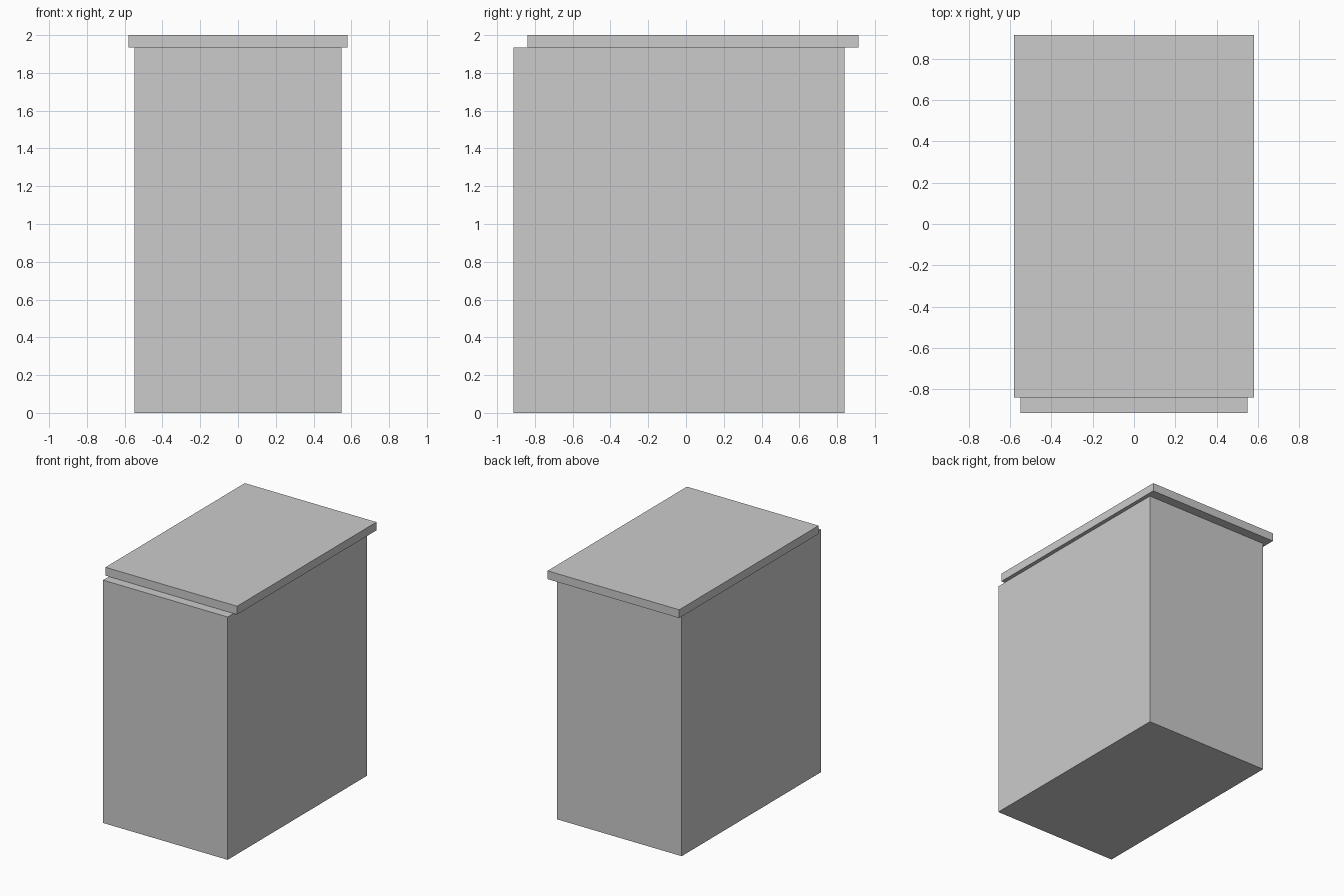
import bpy

if "Cube" in bpy.data.objects:
    bpy.data.objects.remove(bpy.data.objects["Cube"])


def box(name, lo, hi):
    """Axis-aligned box between two corners."""
    centre = [(a + b) / 2 for a, b in zip(lo, hi)]
    bpy.ops.mesh.primitive_cube_add(size=1, location=centre)
    obj = bpy.context.object
    obj.name = name
    obj.scale = [b - a for a, b in zip(lo, hi)]
    bpy.ops.object.transform_apply(location=False, rotation=False, scale=True)
    return obj


# Cabinet body, set towards the front
box("body", (-0.549, -0.914, 0), (0.549, 0.838, 1.934))

# Top slab, overhanging the sides and shifted towards the back
box("top_slab", (-0.58, -0.84, 1.934), (0.58, 0.914, 2.0))
